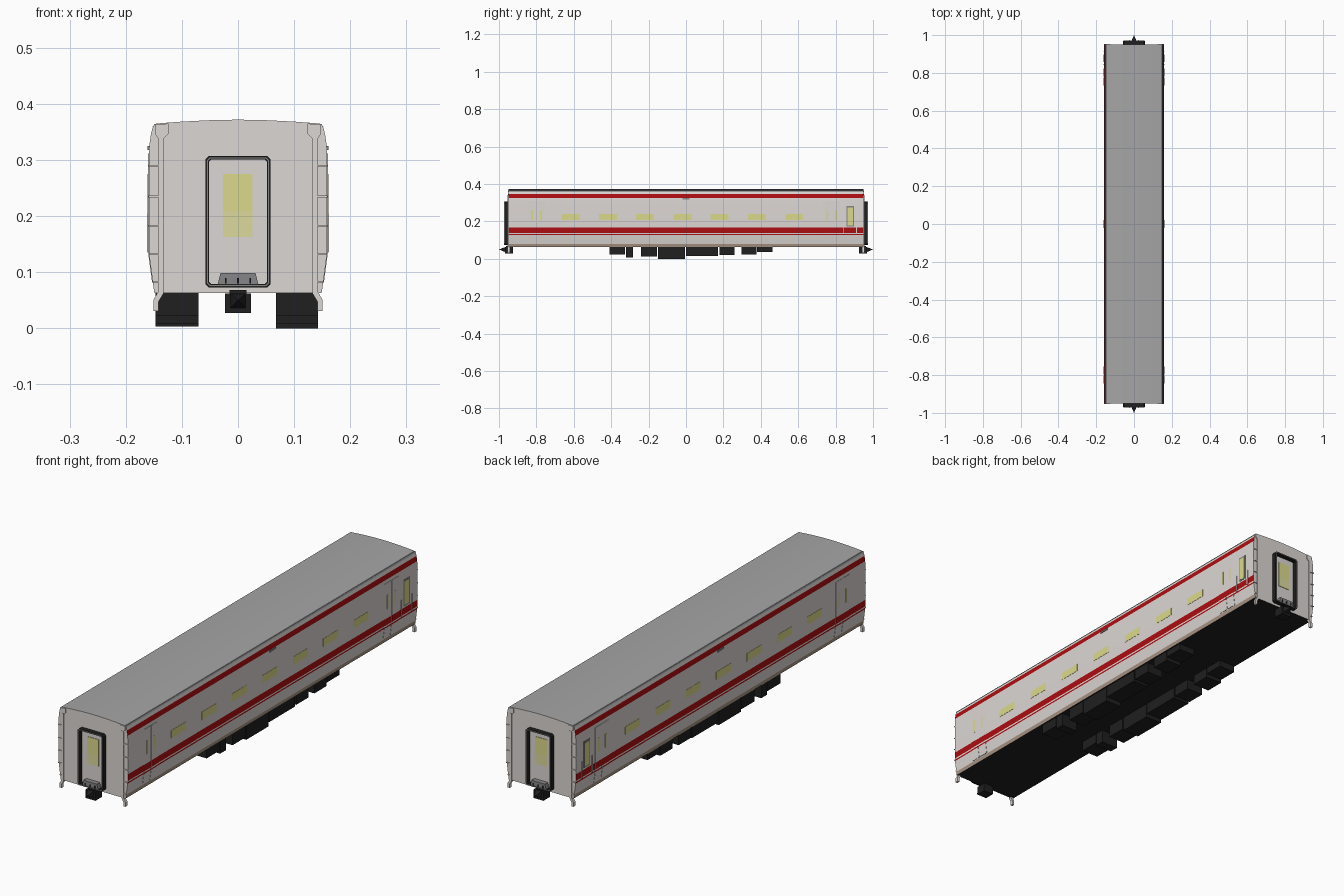
import bpy, bmesh, math

if "Cube" in bpy.data.objects:
    bpy.data.objects.remove(bpy.data.objects["Cube"])

# ---------- materials ----------
COLOURS = {
    "shell_white": (0.72, 0.68, 0.655), "stripe_red": (0.42, 0.004, 0.006),
    "sill_tan": (0.40, 0.30, 0.235), "roof_grey": (0.38, 0.38, 0.38),
    "glass_yellow": (0.72, 0.70, 0.26), "glass_pale": (0.72, 0.70, 0.34),
    "under_black": (0.014, 0.014, 0.014), "trim_grey": (0.24, 0.24, 0.25),
}
MATS = {}
for n, c in COLOURS.items():
    MATS[n] = bpy.data.materials.new(n)
    MATS[n].diffuse_color = (*c, 1)
NAMES = list(COLOURS)

# ---------- helpers ----------
def finish(name, bm, colour, mirror=""):
    """colour is a material name or a rule(centre, normal) -> material name"""
    bmesh.ops.recalc_face_normals(bm, faces=bm.faces[:])
    me = bpy.data.meshes.new(name)
    if callable(colour):
        for n in NAMES:
            me.materials.append(MATS[n])
        for f in bm.faces:
            f.normal_update()
            f.material_index = NAMES.index(colour(f.calc_center_median(), f.normal))
    else:
        me.materials.append(MATS[colour])
    bm.to_mesh(me)
    bm.free()
    ob = bpy.data.objects.new(name, me)
    bpy.context.collection.objects.link(ob)
    if mirror:
        m = ob.modifiers.new("mirror", "MIRROR")
        m.use_axis = ("x" in mirror, "y" in mirror, False)
        m.use_mirror_merge = False
    return ob

def prism(name, pts, y0, y1, colour, mirror=""):
    """closed (x, z) outline pushed along y"""
    bm = bmesh.new()
    a = [bm.verts.new((x, y0, z)) for x, z in pts]
    b = [bm.verts.new((x, y1, z)) for x, z in pts]
    n = len(pts)
    for i in range(n):
        j = (i + 1) % n
        bm.faces.new((a[i], a[j], b[j], b[i]))
    bm.faces.new(a)
    bm.faces.new(b[::-1])
    return finish(name, bm, colour, mirror)

def box(name, x0, x1, y0, y1, z0, z1, colour, mirror=""):
    return prism(name, [(x0, z0), (x1, z0), (x1, z1), (x0, z1)], y0, y1, colour, mirror)

def chamfered(w, z0, z1, c):
    return [(-w + c, z0), (w - c, z0), (w, z0 + c), (w, z1 - c),
            (w - c, z1), (-w + c, z1), (-w, z1 - c), (-w, z0 + c)]

def ring(name, w, z0, z1, t, y0, y1, colour, mirror=""):
    """rectangular portal frame with clipped corners"""
    outer, inner = chamfered(w, z0, z1, 0.006), chamfered(w - t, z0 + t, z1 - t, 0.004)
    bm = bmesh.new()
    loops = [[bm.verts.new((x, y, z)) for x, z in p]
             for p, y in ((outer, y0), (outer, y1), (inner, y1), (inner, y0))]
    for k in range(4):
        a, b = loops[k], loops[(k + 1) % 4]
        for i in range(8):
            j = (i + 1) % 8
            bm.faces.new((a[i], a[j], b[j], b[i]))
    return finish(name, bm, colour, mirror)

# ---------- car body ----------
PROFILE = [(0.149, 0.063), (0.1515, 0.079), (0.158, 0.127), (0.1585, 0.133), (0.159, 0.139),
           (0.159, 0.166), (0.159, 0.31), (0.158, 0.326), (0.155, 0.347), (0.152, 0.358),
           (0.146, 0.365), (0.10, 0.3685), (0.05, 0.371), (0.0, 0.372)]

def paint(c, n):
    if abs(n.y) > 0.9:
        return "shell_white"
    if n.z < -0.9:
        return "under_black"
    if c.z > 0.358:
        return "roof_grey"
    if c.z < 0.079:
        return "sill_tan"
    if 0.127 < c.z < 0.133 or 0.139 < c.z < 0.166 or 0.326 < c.z < 0.347:
        return "stripe_red"
    return "shell_white"

L = 0.95
body = prism("car_body", PROFILE + [(-x, z) for x, z in PROFILE[-2::-1]], -L, L, paint)
bpy.context.view_layer.objects.active = body
body.select_set(True)
bpy.ops.object.shade_smooth_by_angle(angle=math.radians(25))

def side_x(z):
    for (xa, za), (xb, zb) in zip(PROFILE, PROFILE[1:]):
        if za <= z <= zb:
            return xa + (xb - xa) * (z - za) / (zb - za)

def side_panel(name, y0, y1, z0, z1, off, colour):
    """thin plate following the curved side, on both sides of the car"""
    zs = [z0] + [z for _, z in PROFILE if z0 < z < z1] + [z1]
    pts = [(side_x(z) + off, z) for z in zs] + [(side_x(z) - 0.002, z) for z in zs[::-1]]
    return prism(name, pts, y0, y1, colour, "x")

# roof gutter
side_panel("roof_gutter", -L, L, 0.359, 0.364, 0.0015, "trim_grey")

# side windows
for i in range(7):
    y = -0.617 + 0.1993 * i
    side_panel(f"side_window_{i+1}", y - 0.048, y + 0.048, 0.208, 0.240, 0.001, "glass_yellow")

# sliding door leaves with slit windows
for k, y in enumerate((-0.845, -0.797, 0.733, 0.780)):
    side_panel(f"door_leaf_{k+1}", y, y + 0.043, 0.082, 0.312, 0.0012, paint)
    side_panel(f"door_slit_{k+1}", y + 0.017, y + 0.026, 0.205, 0.262, 0.002, "glass_yellow")

# crew window with frame and grab rails
side_panel("crew_window_frame", 0.858, 0.898, 0.172, 0.282, 0.0012, "trim_grey")
side_panel("crew_window", 0.863, 0.893, 0.178, 0.275, 0.002, "glass_yellow")
for k, y in enumerate((0.842, 0.910)):
    side_panel(f"crew_grab_rail_{k+1}", y, y + 0.004, 0.135, 0.205, 0.003, "shell_white")

# small marker lamp plate
side_panel("side_marker", -0.02, 0.02, 0.318, 0.325, 0.003, "trim_grey")

# ---------- car ends (mirrored front to back) ----------
ring("gangway_bellows", 0.058, 0.073, 0.307, 0.006, -0.969, -0.949, "under_black", "y")
ring("gangway_face", 0.0565, 0.0745, 0.3055, 0.0035, -0.972, -0.968, "trim_grey", "y")
box("end_window_upper", -0.027, 0.026, -0.952, -0.949, 0.208, 0.275, "glass_yellow", "y")
box("end_window_lower", -0.027, 0.026, -0.952, -0.949, 0.163, 0.208, "glass_pale", "y")
prism("gangway_step", [(-0.036, 0.079), (0.036, 0.079), (0.031, 0.099), (-0.031, 0.099)],
      -0.970, -0.949, "trim_grey", "y")
for k, x in enumerate((-0.022, 0, 0.022)):
    box(f"step_hinge_{k+1}", x - 0.0015, x + 0.0015, -0.973, -0.969, 0.080, 0.090,
        "under_black", "y")

# corner posts with drop foot, head plates and ladder rungs
prism("corner_post", [(0.142, 0.031), (0.151, 0.031), (0.151, 0.050), (0.142, 0.066),
                      (0.142, 0.342), (0.133, 0.342), (0.133, 0.062), (0.142, 0.047)],
      -0.954, -0.942, "shell_white", "xy")
prism("corner_head_plate", [(0.133, 0.338), (0.142, 0.338), (0.148, 0.347), (0.147, 0.363),
                            (0.124, 0.365), (0.124, 0.347)],
      -0.953, -0.948, "shell_white", "xy")
for k, z in enumerate((0.083, 0.132, 0.183, 0.235, 0.290)):
    box(f"corner_rung_{k+1}", 0.141, side_x(z) + 0.0005, -0.954, -0.948, z - 0.0015, z + 0.0015,
        "shell_white", "xy")

# coupler: head block, neck and pointed nose
box("coupler_block", -0.023, 0.023, -0.968, -0.925, 0.027, 0.062, "under_black", "y")
box("coupler_neck", -0.015, 0.015, -0.962, -0.925, 0.06, 0.068, "under_black", "y")
bm = bmesh.new()
base = [bm.verts.new((x, -0.967, z)) for x, z in
        ((-0.014, 0.036), (0.014, 0.036), (0.014, 0.062), (-0.014, 0.062))]
tip = bm.verts.new((0, -1.0, 0.05))
bm.faces.new(base)
for i in range(4):
    bm.faces.new((base[i], base[(i + 1) % 4], tip))
finish("coupler_nose", bm, "under_black", "y")

# ---------- underfloor equipment ----------
BOXES = [(-0.41, -0.325, 0.022), (-0.322, -0.284, 0.008), (-0.24, -0.155, 0.012),
         (-0.150, -0.005, 0.0), (0.0, 0.170, 0.016), (0.178, 0.258, 0.020),
         (0.297, 0.378, 0.022), (0.380, 0.462, 0.036)]
for k, (y0, y1, z) in enumerate(BOXES):
    box(f"equipment_right_{k+1}", 0.068, 0.143, y0, y1, z, 0.065, "under_black")
    box(f"equipment_left_{k+1}", -0.147, -0.070, y0, y1, max(z, 0.003), 0.065, "under_black")

for m in bpy.data.materials:
    if m.users and not m.is_grease_pencil:
        m.use_nodes = True
        m.node_tree.nodes["Principled BSDF"].inputs["Base Color"].default_value = m.diffuse_color
